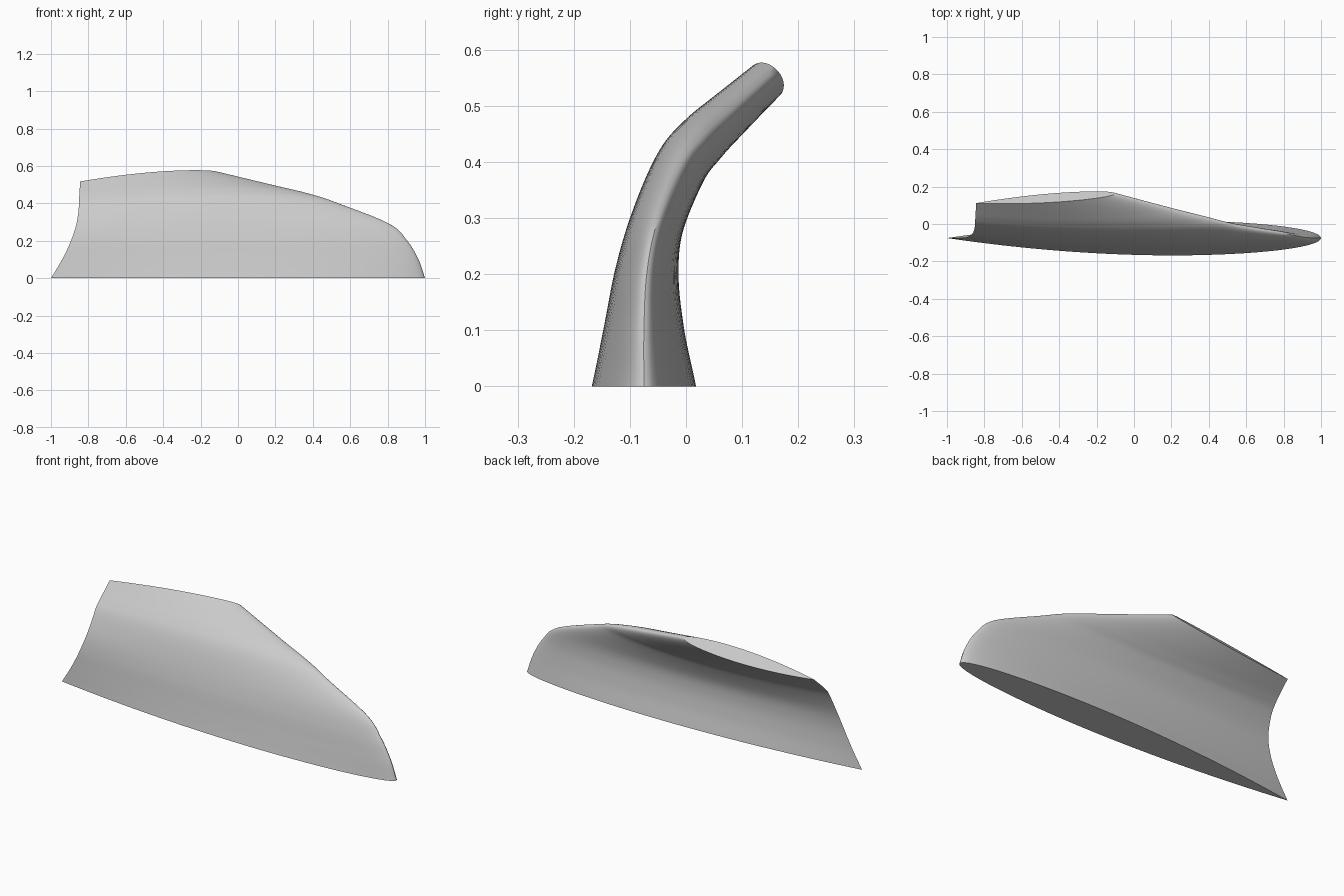
import bpy, bmesh, math
from mathutils import Vector

cube = bpy.data.objects.get("Cube")
if cube:
    bpy.data.objects.remove(cube)

# Span stations: spine y, spine z, half thickness, leading x, trailing x
STATIONS = [Vector(s) for s in (
    (-.075, 0, .093, 1, -1),
    (-.075, .1, .073, .965, -.945),
    (-.07, .2, .058, .905, -.90),
    (-.052, .29, .049, .81, -.87),
    (-.01, .39, .048, .56, -.853),
    (.029, .44, .047, .41, -.85),
    (.08, .488, .043, .21, -.847),
    (.163, .563, .036, -.1, -.845))]
LAST = len(STATIONS) - 1
ROWS, COLS = 56, 40
THICKEST = 0.4      # chord fraction of the greatest thickness
TIP_SLANT = 0.085   # how far the trailing side falls short of the tip


def station(u):
    """Smooth interpolation through the span stations."""
    i = min(int(u), LAST - 1)
    t = u - i
    b, c = STATIONS[i], STATIONS[i + 1]
    a = STATIONS[i - 1] if i else 2 * b - c
    d = STATIONS[i + 2] if i + 2 <= LAST else 2 * c - b
    return b + 0.5 * t * (c - a + t * (2*a - 5*b + 4*c - d + t * (3*(b - c) + d - a)))


def foil(c):
    """Relative half thickness: round leading edge, sharp trailing edge."""
    if c < THICKEST:
        return math.sqrt(max(0, 1 - (1 - c / THICKEST) ** 2))
    return 1 - ((c - THICKEST) / (1 - THICKEST)) ** 1.9


def surface_point(u, c, side):
    edge = station(u)
    v = u * (1 - TIP_SLANT * c)
    here = station(v)
    e = 0.01
    along = station(min(v + e, LAST)) - station(max(v - e, 0))
    size = math.hypot(along[0], along[1])
    h = side * edge[2] * foil(c)
    x = edge[3] + (edge[4] - edge[3]) * c
    y = here[0] + h * along[1] / size
    z = here[1] - h * along[0] / size
    return (x, y, 0 if u == 0 else max(z, 0))


# Curved fin shell lofted from foil sections
bm = bmesh.new()
chords = [(1 - math.cos(math.pi * j / COLS)) / 2 for j in range(COLS + 1)]
rings = []
for i in range(ROWS + 1):
    u = LAST * i / ROWS
    front = [bm.verts.new(surface_point(u, c, -1)) for c in chords]
    back = [bm.verts.new(surface_point(u, c, 1)) for c in chords[1:-1]]
    rings.append((front, [front[0]] + back + [front[-1]]))

for low, high in zip(rings, rings[1:]):
    for side in (0, 1):
        for j in range(COLS):
            bm.faces.new((low[side][j], low[side][j + 1], high[side][j + 1], high[side][j]))

# Root and tip caps
for front, back in (rings[0], rings[-1]):
    for j in range(COLS):
        corners = [front[j], front[j + 1], back[j + 1], back[j]]
        bm.faces.new(list(dict.fromkeys(corners)))
bmesh.ops.recalc_face_normals(bm, faces=bm.faces)

mesh = bpy.data.meshes.new("curved_fin")
bm.to_mesh(mesh)
bm.free()
fin = bpy.data.objects.new("curved_fin", mesh)
bpy.context.collection.objects.link(fin)

# Plain grey finish
grey = bpy.data.materials.new("light_grey")
grey.use_nodes = True
colour = (0.6, 0.6, 0.6, 1)
grey.diffuse_color = colour
grey.node_tree.nodes["Principled BSDF"].inputs["Base Color"].default_value = colour
mesh.materials.append(grey)

bpy.ops.object.select_all(action='DESELECT')
fin.select_set(True)
bpy.context.view_layer.objects.active = fin
bpy.ops.object.shade_smooth_by_angle(angle=math.radians(35))
